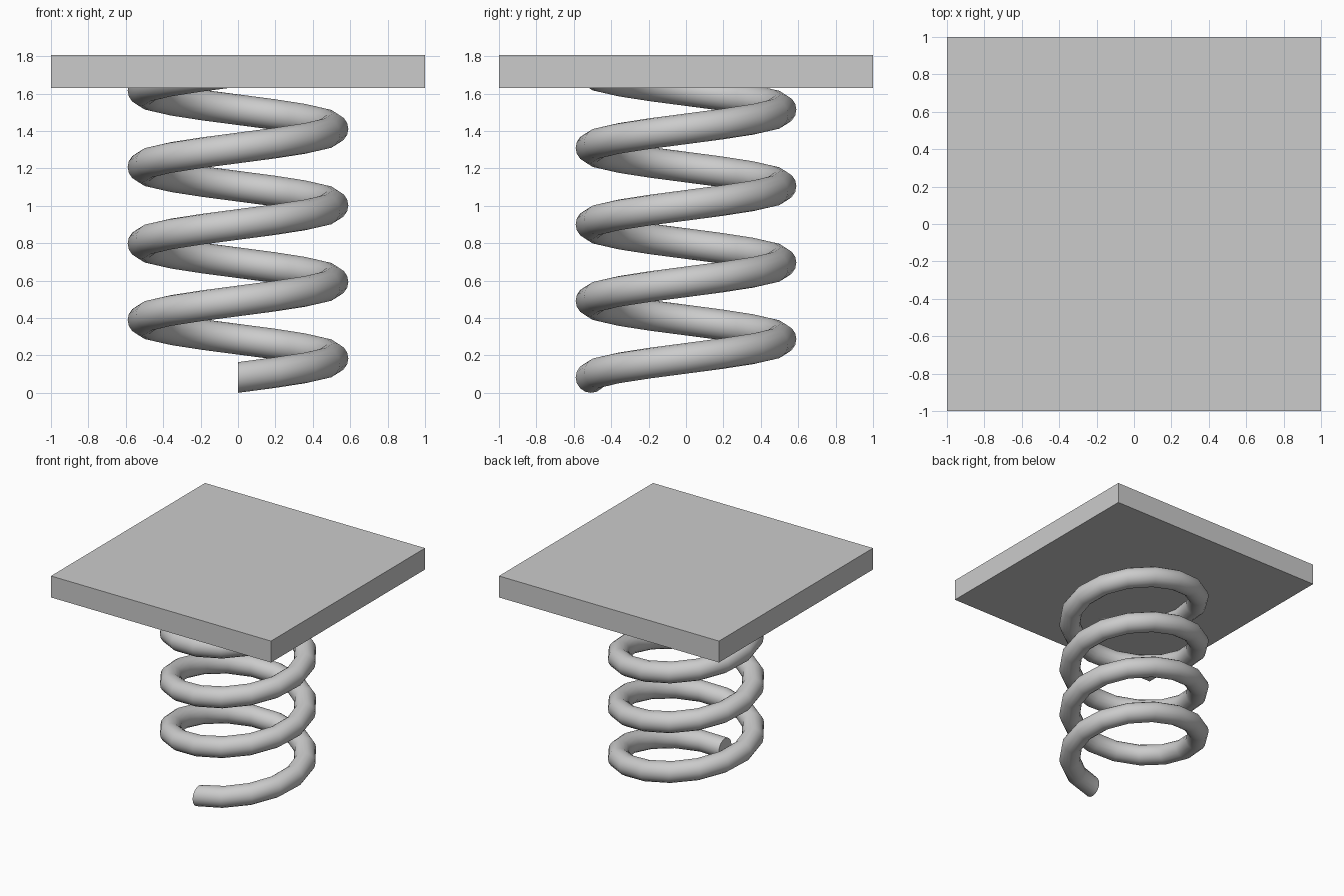
import bpy, bmesh
from math import sin, cos, pi

if "Cube" in bpy.data.objects:
    bpy.data.objects.remove(bpy.data.objects["Cube"])

COIL_R, WIRE_R = 0.508, 0.082
TURNS, STEPS, SIDES, PITCH = 4, 16, 16, 0.409
PLATE_BOTTOM, PLATE_TOP = 1.63, 1.806


def make_object(name, bm):
    bmesh.ops.recalc_face_normals(bm, faces=bm.faces)
    mesh = bpy.data.meshes.new(name)
    bm.to_mesh(mesh)
    bm.free()
    obj = bpy.data.objects.new(name, mesh)
    bpy.context.collection.objects.link(obj)
    return obj


# Coil spring: an upright circle swept around z while rising, capped at both ends
bm = bmesh.new()
rings = []
for i in range(TURNS * STEPS + 1):
    a = -pi / 2 + 2 * pi * i / STEPS
    z = WIRE_R + PITCH * i / STEPS
    ring = []
    for j in range(SIDES):
        b = 2 * pi * j / SIDES
        r = COIL_R + WIRE_R * cos(b)
        ring.append(bm.verts.new((r * cos(a), r * sin(a), z + WIRE_R * sin(b))))
    rings.append(ring)
for lo, hi in zip(rings, rings[1:]):
    for j in range(SIDES):
        k = (j + 1) % SIDES
        bm.faces.new((lo[j], lo[k], hi[k], hi[j]))
bm.faces.new(rings[0])
bm.faces.new(rings[-1])
spring = make_object("coil_spring", bm)
bpy.context.view_layer.objects.active = spring
spring.select_set(True)
bpy.ops.object.shade_smooth_by_angle(angle=pi / 4)

# Square top plate
bm = bmesh.new()
bmesh.ops.create_cube(bm, size=1)
bmesh.ops.scale(bm, verts=bm.verts, vec=(2, 2, PLATE_TOP - PLATE_BOTTOM))
bmesh.ops.translate(bm, verts=bm.verts, vec=(0, 0, (PLATE_TOP + PLATE_BOTTOM) / 2))
make_object("top_plate", bm)
